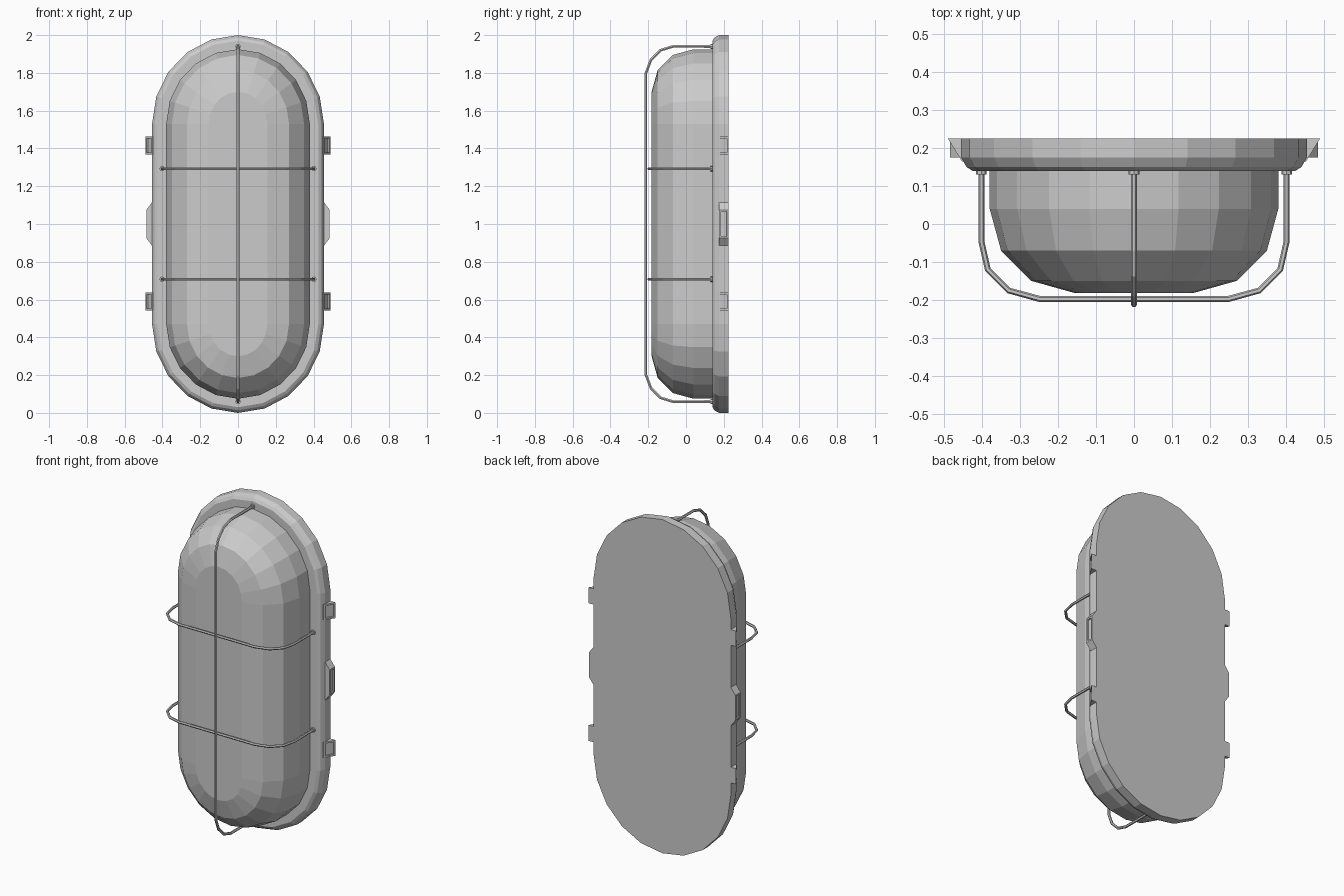
import bpy, bmesh, math
from mathutils import Vector

if "Cube" in bpy.data.objects:
    bpy.data.objects.remove(bpy.data.objects["Cube"], do_unlink=True)

GREY = (0.6, 0.6, 0.6, 1)
grey = bpy.data.materials.new("light_grey")
grey.use_nodes = True
grey.diffuse_color = GREY
grey.node_tree.nodes["Principled BSDF"].inputs["Base Color"].default_value = GREY


def add_object(name, mesh):
    mesh.materials.clear()
    mesh.materials.append(grey)
    for p in mesh.polygons:
        p.use_smooth = False
    ob = bpy.data.objects.new(name, mesh)
    bpy.context.collection.objects.link(ob)
    return ob


def finish(name, bm):
    bmesh.ops.recalc_face_normals(bm, faces=bm.faces)
    mesh = bpy.data.meshes.new(name)
    bm.to_mesh(mesh)
    bm.free()
    return add_object(name, mesh)


def stadium(r, y, steps=10):
    """Upright oblong ring with rounded ends."""
    pts = []
    for end in (1, -1):
        for i in range(steps + 1):
            a = math.pi * i / steps
            pts.append((end * r * math.cos(a), y,
                        1 + end * (0.53 + (r + 0.015) * math.sin(a))))
    return pts


def loft(name, profile):
    bm = bmesh.new()
    rings = [[bm.verts.new(p) for p in stadium(r, y)] for r, y in profile]
    n = len(rings[0])
    for a, b in zip(rings, rings[1:]):
        for i in range(n):
            j = (i + 1) % n
            bm.faces.new((a[i], a[j], b[j], b[i]))
    bm.faces.new(rings[0])
    bm.faces.new(rings[-1])
    return finish(name, bm)


def prism(name, outline, axis_vec, normal, border, depth):
    """Extruded outline whose face nearest the given normal gets a recess."""
    bm = bmesh.new()
    face = bm.faces.new([bm.verts.new(p) for p in outline])
    ext = bmesh.ops.extrude_face_region(bm, geom=[face])
    moved = [v for v in ext["geom"] if isinstance(v, bmesh.types.BMVert)]
    bmesh.ops.translate(bm, verts=moved, vec=axis_vec)
    bmesh.ops.recalc_face_normals(bm, faces=bm.faces)
    bm.normal_update()
    panel = max(bm.faces, key=lambda f: f.normal.dot(Vector(normal).normalized()))
    bmesh.ops.inset_region(bm, faces=[panel], thickness=border)
    bmesh.ops.inset_region(bm, faces=[panel], thickness=0.001, depth=-depth)
    return finish(name, bm)


def wire(name, pts):
    cu = bpy.data.curves.new(name, "CURVE")
    cu.dimensions = "3D"
    cu.bevel_depth = 0.008
    cu.bevel_resolution = 1
    cu.use_fill_caps = True
    sp = cu.splines.new("POLY")
    sp.points.add(len(pts) - 1)
    for p, co in zip(sp.points, pts):
        p.co = (*co, 1)
    tmp = bpy.data.objects.new(name + "_path", cu)
    bpy.context.collection.objects.link(tmp)
    deps = bpy.context.evaluated_depsgraph_get()
    mesh = bpy.data.meshes.new_from_object(tmp.evaluated_get(deps))
    bpy.data.objects.remove(tmp, do_unlink=True)
    add_object(name, mesh)


def foot(name, x, z):
    bpy.ops.mesh.primitive_cylinder_add(vertices=8, radius=0.014, depth=0.012,
                                        location=(x, 0.137, z),
                                        rotation=(math.pi / 2, 0, 0))
    bpy.context.object.name = name
    bpy.context.object.data.materials.append(grey)


# Backplate with rounded front rim, and the faceted cover
loft("backplate", [(0.455, 0.225), (0.455, 0.175), (0.441, 0.15), (0.425, 0.14)])
loft("cover", [(0.38, 0.145), (0.38, 0.04), (0.35, -0.07),
               (0.27, -0.15), (0.155, -0.182)])

# Guard wires: one upright, two across
bend = [(0.94, 0.14), (0.94, -0.07), (0.92, -0.135), (0.87, -0.185), (0.8, -0.212)]
wire("upright_guard_wire",
     [(0, y, 1 + h) for h, y in bend] + [(0, y, 1 - h) for h, y in reversed(bend)])
for side, label in ((1, "top"), (-1, "bottom")):
    foot(label + "_wire_foot", 0, 1 + side * 0.94)

bend = [(0.402, 0.14), (0.402, -0.045), (0.385, -0.12), (0.33, -0.175), (0.25, -0.197)]
for z, label in ((1.293, "upper"), (0.708, "lower")):
    wire(label + "_cross_guard_wire",
         [(x, y, z) for x, y in bend] + [(-x, y, z) for x, y in reversed(bend)])
    for s, side in ((1, "left"), (-1, "right")):
        foot(f"{label}_{side}_wire_foot", s * 0.402, z)

# Wedge clips and centre latches on both edges
for s, side in ((1, "left"), (-1, "right")):
    for z, label in ((1.415, "upper"), (0.59, "lower")):
        wedge = [(s * 0.44, 0.225), (s * 0.49, 0.225),
                 (s * 0.453, 0.165), (s * 0.44, 0.165)]
        prism(f"{label}_{side}_clip", [(x, y, z - 0.047) for x, y in wedge],
              (0, 0, 0.094), (s, -0.6, 0), 0.014, 0.008)
    tab = [(0.44, -0.115), (0.455, -0.115), (0.485, -0.075),
           (0.485, 0.075), (0.455, 0.115), (0.44, 0.115)]
    prism(f"{side}_latch", [(s * x, 0.225, 1 + h) for x, h in tab],
          (0, -0.05, 0), (s, 0, 0), 0.013, 0.008)
